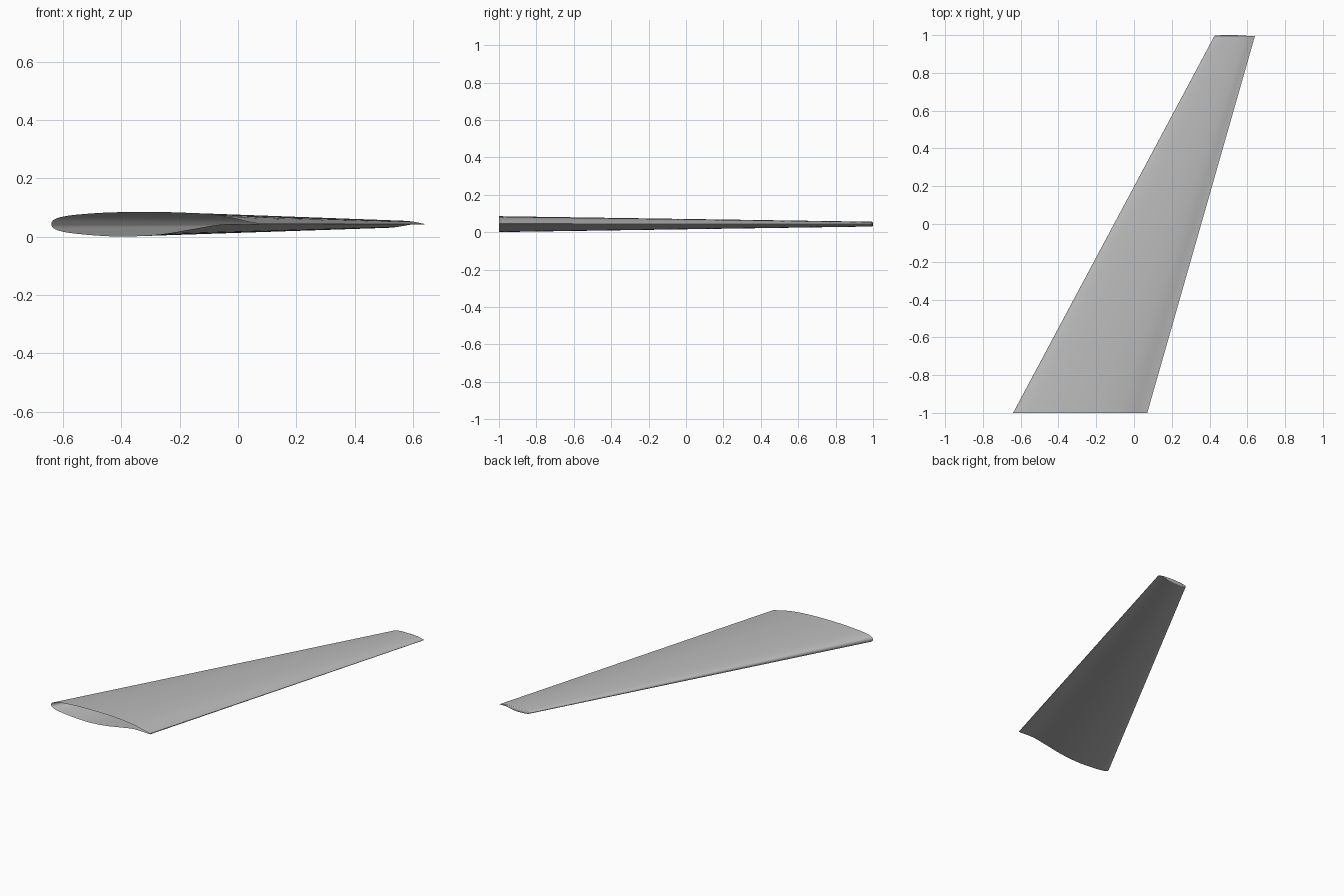
import bpy, bmesh, math
from mathutils import Vector

cube = bpy.data.objects.get("Cube")
if cube:
    bpy.data.objects.remove(cube)

# Section heights per thousand of chord; chord position is the square of the station
UPPER = [0, 16.5, 28.5, 37.5, 44.5, 50, 55, 58, 59.5, 58, 52, 36.5, 3]
LOWER = [0, 16.5, 28.5, 38, 45, 51.5, 57, 60, 56.5, 44.5, 22, 0, 4]
HEIGHTS = UPPER[:0:-1] + [-h for h in LOWER]
FINE = 4       # subdivisions between stations
SPANS = 10     # rows along the wing
RISE = 0.043   # height of the chord plane

ROOT = dict(nose=-0.64, tail=0.07, y=-1.0)
TIP = dict(nose=0.425, tail=0.64, y=0.994)


def smooth_value(values, t):
    """Catmull-Rom interpolation through evenly spaced values."""
    last = len(values) - 1
    i = min(int(t), last - 1)
    f = t - i
    a, b, c, d = (values[max(0, min(last, i + k))] for k in (-1, 0, 1, 2))
    return b + f * (c - a + f * (2*a - 5*b + 4*c - d + f * (3*(b - c) + d - a))) / 2


def section():
    """Outline from upper trailing edge, round the nose, to lower trailing edge."""
    half = len(UPPER) - 1
    points = []
    for k in range(2 * half * FINE + 1):
        t = k / FINE
        points.append((((t - half) / half) ** 2, smooth_value(HEIGHTS, t) / 1000))
    return points


def place(point, span):
    """Put a section point on the tapered, swept wing."""
    nose, tail, y = (ROOT[key] + (TIP[key] - ROOT[key]) * span for key in ("nose", "tail", "y"))
    chord = tail - nose
    return Vector((nose + point[0] * chord, y, RISE + point[1] * chord))


def add_strips(bm, rows):
    """Join neighbouring rows of points with quads."""
    verts = [[bm.verts.new(p) for p in row] for row in rows]
    for r0, r1 in zip(verts, verts[1:]):
        for a, b, c, d in zip(r0, r0[1:], r1[1:], r1):
            bm.faces.new((a, d, c, b))


def finish(name, bm, material):
    bmesh.ops.remove_doubles(bm, verts=bm.verts, dist=0.00002)
    mesh = bpy.data.meshes.new(name)
    bm.to_mesh(mesh)
    bm.free()
    obj = bpy.data.objects.new(name, mesh)
    bpy.context.collection.objects.link(obj)
    mesh.materials.append(material)
    bpy.ops.object.select_all(action='DESELECT')
    obj.select_set(True)
    bpy.context.view_layer.objects.active = obj
    bpy.ops.object.shade_smooth_by_angle(angle=math.radians(35))
    return obj


grey = bpy.data.materials.new("light_grey")
grey.use_nodes = True
colour = (0.5, 0.5, 0.5, 1)
grey.diffuse_color = colour
grey.node_tree.nodes["Principled BSDF"].inputs["Base Color"].default_value = colour

outline = section()

# Wing skin, open at the root, with a thin blunt trailing edge
bm = bmesh.new()
closed = outline + outline[:1]
add_strips(bm, [[place(p, s / SPANS) for p in closed] for s in range(SPANS + 1)])
finish("wing_skin", bm, grey)

# Slightly bulged cap closing the tip
bm = bmesh.new()
middle = len(outline) // 2
rows = []
for i in range(middle + 1):
    top, bottom = place(outline[i], 1), place(outline[-1 - i], 1)
    thickness = (top - bottom).length
    row = []
    for k in range(9):
        angle = math.pi * k / 8
        p = top.lerp(bottom, (1 - math.cos(angle)) / 2)
        p.y += math.sin(angle) * thickness / 4
        row.append(p)
    rows.append(row)
add_strips(bm, rows)
bmesh.ops.recalc_face_normals(bm, faces=bm.faces)
if sum(f.normal.y * f.calc_area() for f in bm.faces) < 0:
    bmesh.ops.reverse_faces(bm, faces=bm.faces)
finish("wing_tip_cap", bm, grey)
